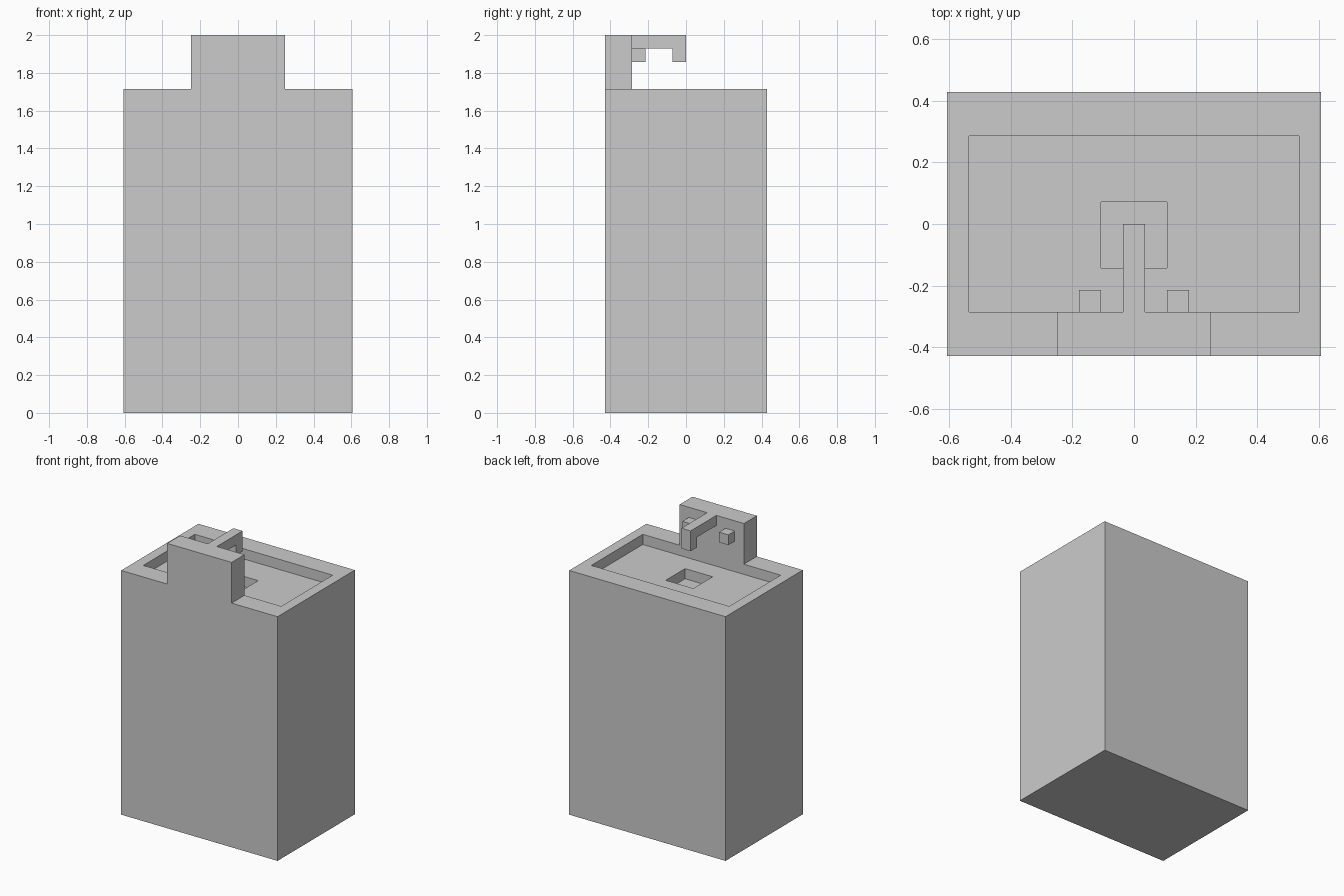
import bpy, bmesh
from mathutils import Vector

if "Cube" in bpy.data.objects:
    bpy.data.objects.remove(bpy.data.objects["Cube"])

U = 1 / 14  # modelling unit


def finish(name, bm, contact=None):
    """Scale to size, fix normals, drop the face hidden against its neighbour."""
    bmesh.ops.recalc_face_normals(bm, faces=bm.faces)
    if contact:
        hidden = [f for f in bm.faces if f.normal.dot(Vector(contact)) > 0.99]
        far = max(f.calc_center_median().dot(Vector(contact)) for f in hidden)
        hidden = [f for f in hidden
                  if abs(f.calc_center_median().dot(Vector(contact)) - far) < 1e-4]
        bmesh.ops.delete(bm, geom=hidden, context='FACES')
    bmesh.ops.scale(bm, vec=(U, U, U), verts=bm.verts)
    me = bpy.data.meshes.new(name)
    bm.to_mesh(me)
    bm.free()
    ob = bpy.data.objects.new(name, me)
    bpy.context.collection.objects.link(ob)
    return ob


def prism(name, x0, x1, profile, contact):
    """Extrude a (y, z) profile along x."""
    bm = bmesh.new()
    face = bm.faces.new([bm.verts.new((x0, y, z)) for y, z in profile])
    ext = bmesh.ops.extrude_face_region(bm, geom=[face])
    verts = [g for g in ext['geom'] if isinstance(g, bmesh.types.BMVert)]
    bmesh.ops.translate(bm, verts=verts, vec=(x1 - x0, 0, 0))
    return finish(name, bm, contact)


# Cabinet with recessed basin and drain: nested rectangles (half width, y0, y1, z)
rings = [(8.5, -6, 6, 0), (8.5, -6, 6, 24),
         (7.5, -4, 4, 24), (7.5, -4, 4, 23),
         (1.5, -2, 1, 23), (1.5, -2, 1, 22)]
bm = bmesh.new()
loops = [[bm.verts.new(p) for p in
          ((-w, y0, z), (w, y0, z), (w, y1, z), (-w, y1, z))]
         for w, y0, y1, z in rings]
for a, b in zip(loops, loops[1:]):
    for i in range(4):
        j = (i + 1) % 4
        bm.faces.new((a[i], a[j], b[j], b[i]))
bm.faces.new(loops[0])
bm.faces.new(loops[-1])
finish("basin_cabinet", bm)

# Upright panel carrying the tap
prism("tap_panel", -3.5, 3.5, [(-6, 24), (-4, 24), (-4, 28), (-6, 28)], (0, 0, -1))

# Spout with downturned tip
prism("spout", -0.5, 0.5,
      [(-4, 27), (-1, 27), (-1, 26), (0, 26), (0, 28), (-4, 28)], (0, -1, 0))

# Tap knobs, one each side
for side, x in (("left", -2.5), ("right", 1.5)):
    prism("tap_knob_" + side, x, x + 1,
          [(-4, 26), (-3, 26), (-3, 27), (-4, 27)], (0, -1, 0))
